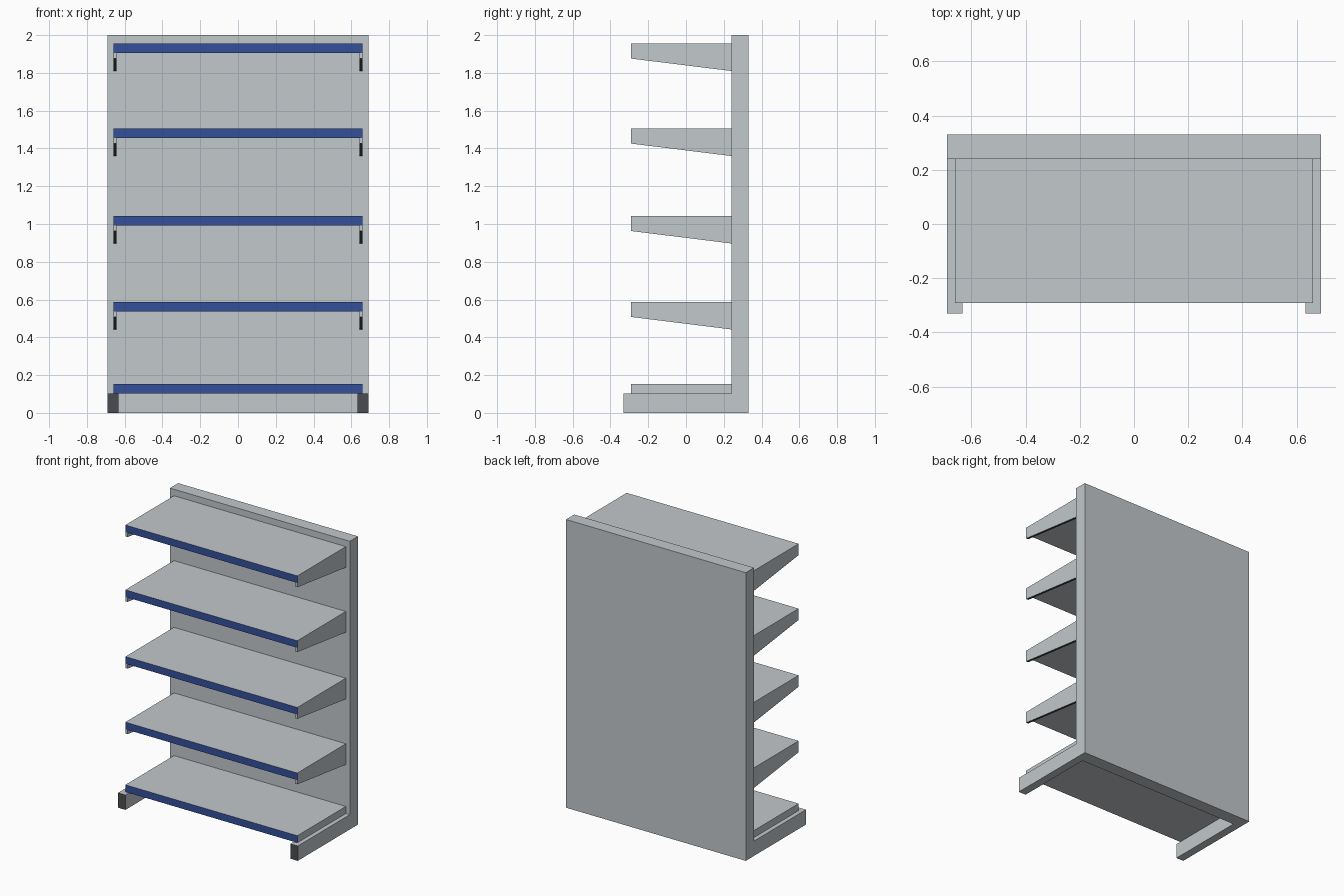
import bpy, bmesh

if "Cube" in bpy.data.objects:
    bpy.data.objects.remove(bpy.data.objects["Cube"])


def material(name, rgb):
    m = bpy.data.materials.new(name)
    m.diffuse_color = (*rgb, 1.0)
    m.use_nodes = True
    m.node_tree.nodes["Principled BSDF"].inputs["Base Color"].default_value = m.diffuse_color
    return m


GRAY = material("light_gray", (0.54, 0.58, 0.60))
BLUE = material("blue", (0.034, 0.08, 0.33))
DARK = material("dark_gray", (0.07, 0.073, 0.08))


def extrude_x(name, profile, x0, x1, mats, rule=None):
    """Extrude a (y, z) profile from x0 to x1; rule(normal) picks accent faces."""
    bm = bmesh.new()
    face = bm.faces.new([bm.verts.new((x0, y, z)) for y, z in profile])
    moved = bmesh.ops.extrude_face_region(bm, geom=[face])["geom"]
    bmesh.ops.translate(bm, vec=(x1 - x0, 0, 0),
                        verts=[v for v in moved if isinstance(v, bmesh.types.BMVert)])
    bmesh.ops.recalc_face_normals(bm, faces=bm.faces)
    bm.normal_update()
    for f in bm.faces:
        f.material_index = 1 if rule and rule(f.normal) else 0
    me = bpy.data.meshes.new(name)
    bm.to_mesh(me)
    bm.free()
    for m in mats:
        me.materials.append(m)
    ob = bpy.data.objects.new(name, me)
    bpy.context.collection.objects.link(ob)
    return ob


def rect(y0, y1, z0, z1):
    return [(y0, z0), (y1, z0), (y1, z1), (y0, z1)]


def faces_front(n):
    return n.y < -0.9


def faces_slope(n):
    return n.z < -0.9


FRONT, WALL, BACK = -0.292, 0.24, 0.33
W, SHELF_W = 0.69, 0.66

# back panel
extrude_x("back_panel", rect(WALL, BACK, 0, 2), -W, W, [GRAY])

# feet with dark front caps
for side, s in (("left", -1), ("right", 1)):
    extrude_x(f"{side}_foot", rect(-0.33, WALL, 0, 0.103), s * 0.633, s * W,
              [GRAY, DARK], faces_front)

# shelves with blue front edge, upper ones on tapered brackets
for i, top in enumerate((0.152, 0.587, 1.042, 1.505, 1.955)):
    low = top - 0.049
    extrude_x(f"shelf_{i + 1}", rect(FRONT, WALL, low, top), -SHELF_W, SHELF_W,
              [GRAY, BLUE], faces_front)
    if i == 0:
        continue
    taper = [(FRONT, low), (FRONT, top - 0.079), (WALL, top - 0.145), (WALL, low)]
    for side, s in (("left", -1), ("right", 1)):
        extrude_x(f"{side}_bracket_{i + 1}", taper, s * 0.643, s * SHELF_W,
                  [GRAY, DARK], faces_slope)
